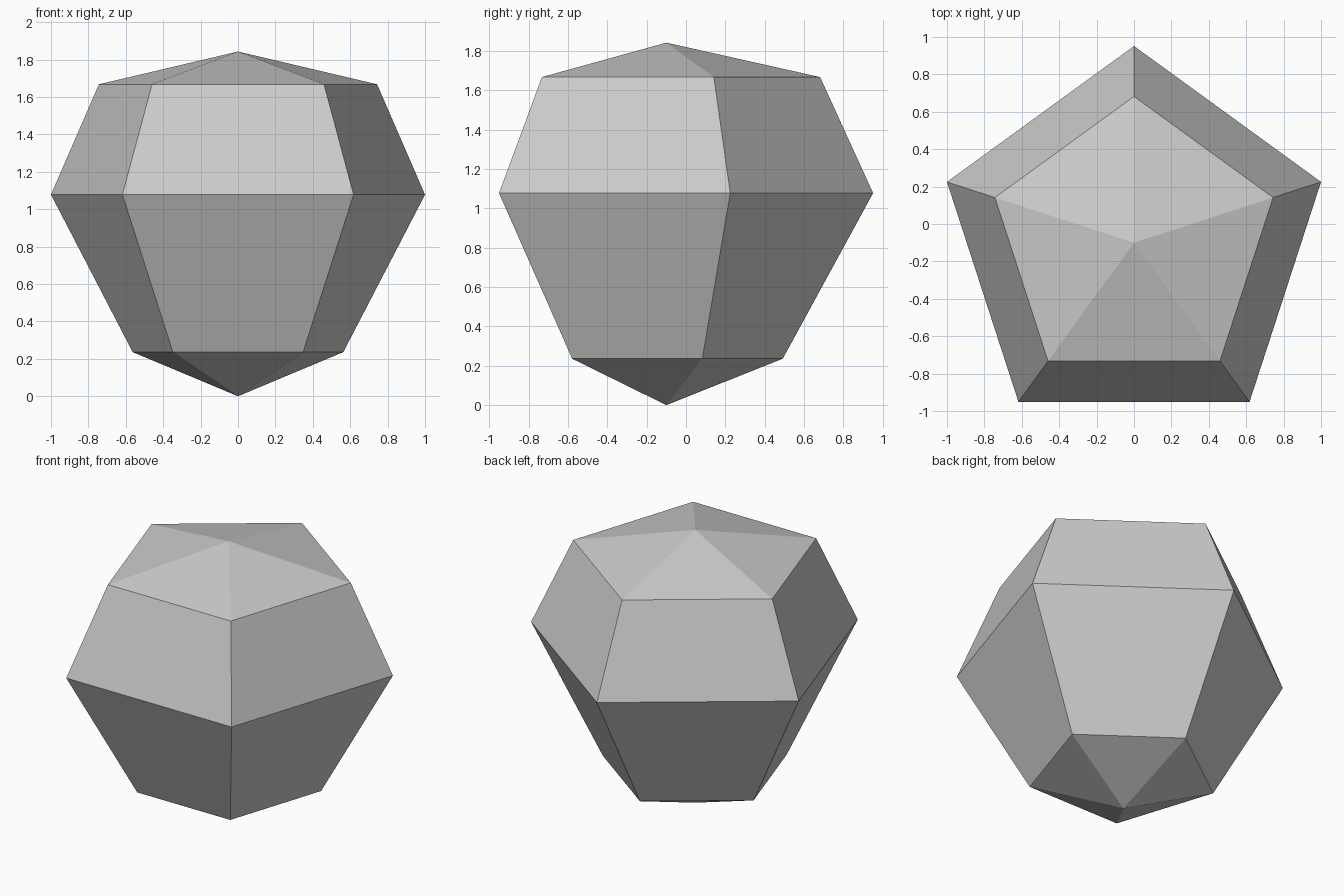
import bpy
import bmesh
from math import cos, sin, radians

cube = bpy.data.objects.get("Cube")
if cube:
    bpy.data.objects.remove(cube, do_unlink=True)

# Plain grey stone colour
grey = bpy.data.materials.new("stone_grey")
grey.use_nodes = True
colour = (0.6, 0.6, 0.6, 1.0)
grey.diffuse_color = colour
grey.node_tree.nodes["Principled BSDF"].inputs["Base Color"].default_value = colour

SIDES = 5
CENTRE_Y = -0.1
TOP_Z = 1.843
# Radius and height of each ring, bottom to top
RINGS = [(0.592, 0.236), (1.0515, 1.078), (0.782, 1.668)]

bm = bmesh.new()


def add_ring(radius, z):
    angles = [radians(90 + k * 360 / SIDES) for k in range(SIDES)]
    return [bm.verts.new((radius * cos(a), CENTRE_Y + radius * sin(a), z)) for a in angles]


rings = [add_ring(r, z) for r, z in RINGS]
bottom = bm.verts.new((0, CENTRE_Y, 0))
top = bm.verts.new((0, CENTRE_Y, TOP_Z))

for i in range(SIDES):
    j = (i + 1) % SIDES
    # Side facets
    for low, high in zip(rings, rings[1:]):
        bm.faces.new((low[i], low[j], high[j], high[i]))
    # Pointed crown and base facets
    bm.faces.new((rings[-1][i], rings[-1][j], top))
    bm.faces.new((rings[0][j], rings[0][i], bottom))

bmesh.ops.recalc_face_normals(bm, faces=bm.faces)
mesh = bpy.data.meshes.new("faceted_stone")
bm.to_mesh(mesh)
bm.free()
mesh.materials.append(grey)
stone = bpy.data.objects.new("faceted_stone", mesh)
bpy.context.collection.objects.link(stone)
